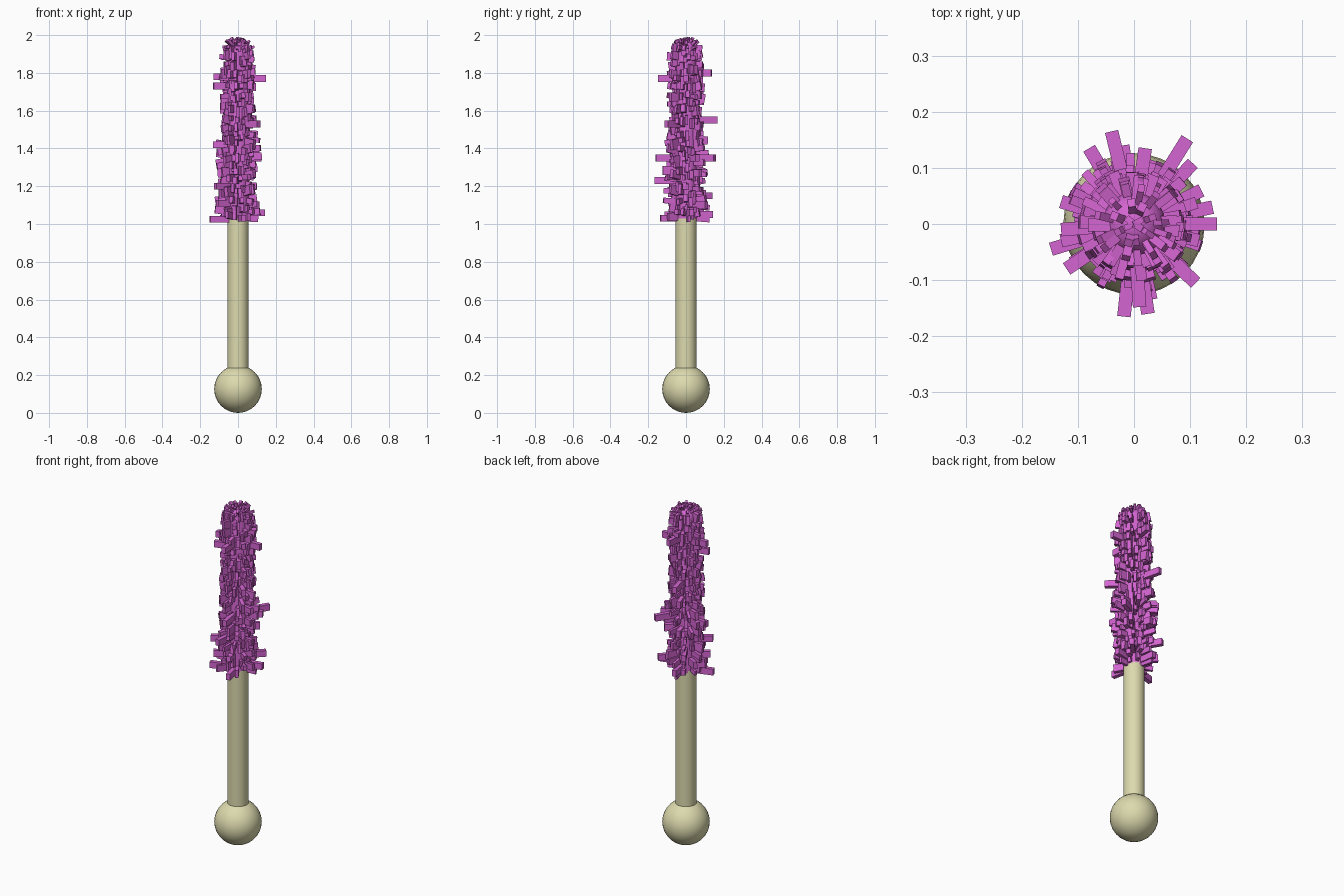
import bpy, bmesh, math, random
from mathutils import Matrix, Vector

if "Cube" in bpy.data.objects:
    bpy.data.objects.remove(bpy.data.objects["Cube"])

random.seed(7)


def material(name, color):
    m = bpy.data.materials.new(name)
    m.diffuse_color = color
    m.use_nodes = True
    m.node_tree.nodes["Principled BSDF"].inputs["Base Color"].default_value = m.diffuse_color
    return m


KHAKI = material("khaki", (0.72, 0.70, 0.42, 1))
PURPLE = material("purple", (0.66, 0.13, 0.64, 1))


def finish(bm, name, mat, smooth=False):
    bmesh.ops.recalc_face_normals(bm, faces=bm.faces)
    me = bpy.data.meshes.new(name)
    bm.to_mesh(me)
    bm.free()
    ob = bpy.data.objects.new(name, me)
    bpy.context.collection.objects.link(ob)
    me.materials.append(mat)
    if smooth:
        bpy.context.view_layer.objects.active = ob
        ob.select_set(True)
        bpy.ops.object.shade_smooth_by_angle(angle=math.radians(40))
        ob.select_set(False)


def lathe(name, profile, mat, n=32):
    bm = bmesh.new()
    vs = [bm.verts.new((r, 0, z)) for r, z in profile]
    es = [bm.edges.new(p) for p in zip(vs, vs[1:])]
    bmesh.ops.spin(bm, geom=vs + es, cent=(0, 0, 0), axis=(0, 0, 1),
                   angle=math.tau, steps=n, use_duplicate=False)
    bmesh.ops.remove_doubles(bm, verts=bm.verts, dist=1e-5)
    finish(bm, name, mat, True)


def arc(r, cz, a0, a1, n):
    angles = [math.radians(a0 + (a1 - a0) * i / n) for i in range(n + 1)]
    return [(r * math.cos(a), cz + r * math.sin(a)) for a in angles]


# Handle: round pommel and straight shaft
lathe("pommel", arc(0.126, 0.126, -90, 90, 16), KHAKI)
lathe("handle_shaft", [(0.056, 0.2), (0.056, 1.03)], KHAKI)

# Bristle core with a domed tip
lathe("bristle_core", [(0, 1.02), (0.056, 1.02)] + arc(0.056, 1.915, 0, 90, 6), PURPLE)


# Bristles: square blocks standing on the core
bm = bmesh.new()


def bristle(base, direction, length, width, height):
    d = Vector(direction).normalized()
    rot = d.to_track_quat('X', 'Z').to_matrix().to_4x4()
    mid = Vector(base) + d * (length / 2)
    bmesh.ops.create_cube(bm, size=1, matrix=Matrix.Translation(mid) @ rot
                          @ Matrix.Diagonal((length, width, height, 1)))


def side_bristle(a, z, reach, width, height, tilt=0):
    bristle((0.03 * math.cos(a), 0.03 * math.sin(a), z),
            (math.cos(a), math.sin(a), tilt), reach - 0.03, width, height)


# Random rows round the side, shorter in the upper half
ROWS, COLS = 23, 13
for i in range(ROWS):
    z = 1.045 + 0.87 * i / (ROWS - 1)
    far = 0.128 if z < 1.45 else (0.105 if z < 1.9 else 0.088)
    for j in range(COLS):
        a = math.tau * (j + random.random()) / COLS
        side_bristle(a, z + random.uniform(-0.015, 0.015),
                     random.uniform(0.07, far), random.uniform(0.013, 0.024),
                     random.uniform(0.025, 0.055), random.uniform(-0.2, 0.2))

# Longest bristles: end x, end y, height
for x, y, z in [(0.148, 0, 1.77), (-0.13, -0.01, 1.78), (-0.13, -0.03, 1.73),
                (-0.148, -0.045, 1.025), (0.14, 0.03, 1.06), (0.025, -0.16, 1.35),
                (-0.018, -0.165, 1.23), (-0.04, 0.165, 1.55), (0.095, 0.152, 1.35),
                (0.105, 0.108, 1.10), (0.11, -0.105, 1.53), (0.01, -0.148, 1.77),
                (-0.08, 0.135, 1.15), (-0.13, 0.04, 1.42), (-0.12, -0.08, 1.20),
                (0.03, -0.135, 1.03), (0.12, 0.06, 1.35), (0.02, 0.135, 1.80),
                (-0.02, 0.14, 1.05), (-0.11, -0.07, 1.11)]:
    side_bristle(math.atan2(y, x), z, math.hypot(x, y), 0.024, 0.036)

# Short bristles over the dome
for elev, count, reach in [(15, 11, 0.092), (40, 10, 0.088), (62, 8, 0.082), (83, 4, 0.08)]:
    for j in range(count):
        a = math.tau * (j + random.random() * 0.7) / count
        e = math.radians(elev)
        d = Vector((math.cos(a) * math.cos(e), math.sin(a) * math.cos(e), math.sin(e)))
        bristle(Vector((0, 0, 1.915)) + d * 0.03, d,
                reach - 0.03 - random.random() * 0.015,
                random.uniform(0.01, 0.016), random.uniform(0.012, 0.022))

finish(bm, "bristles", PURPLE)
